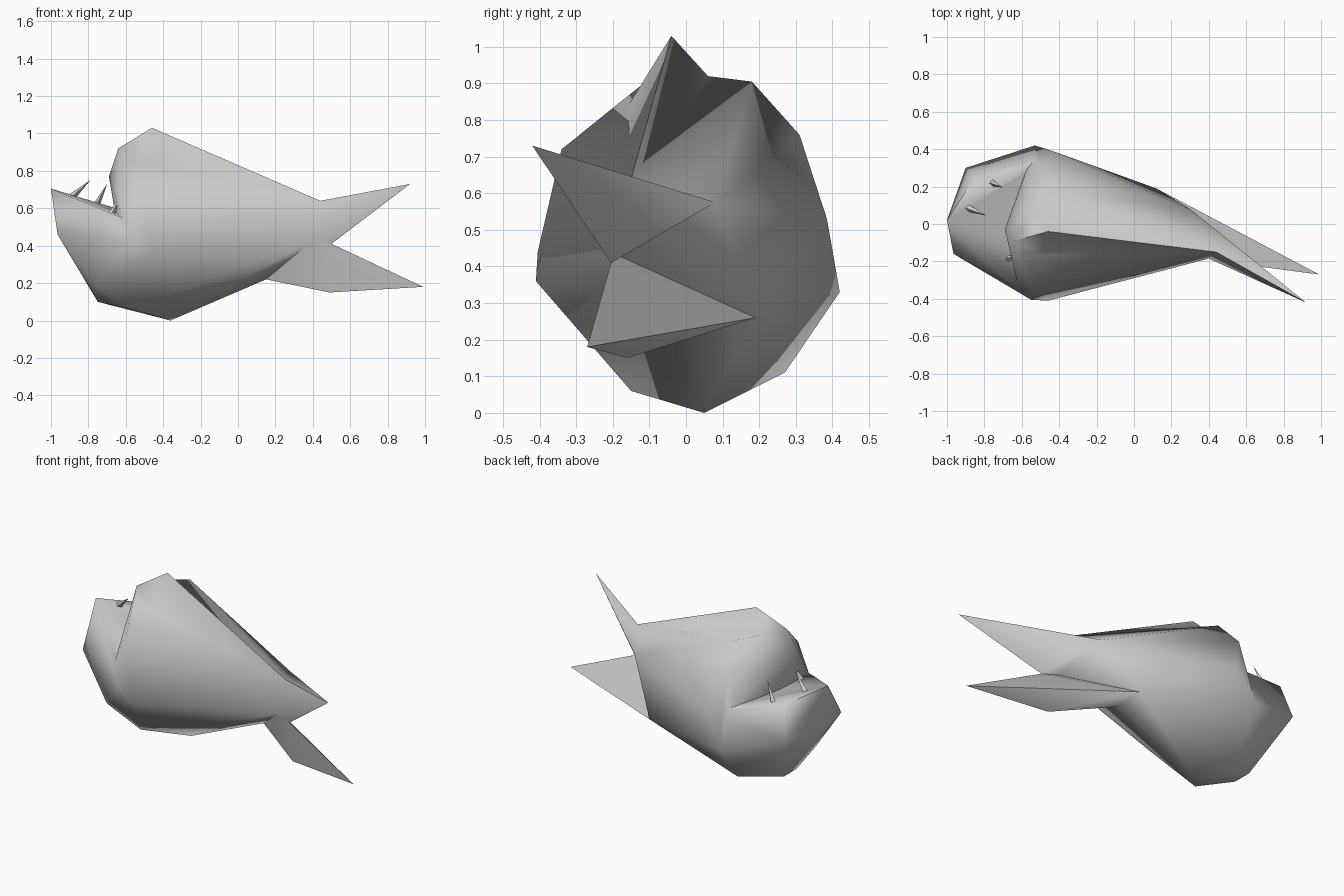
import bpy
import bmesh
from mathutils import Vector

cube = bpy.data.objects.get("Cube")
if cube:
    bpy.data.objects.remove(cube, do_unlink=True)

grey = bpy.data.materials.new("plain grey")
grey.use_nodes = True
grey.diffuse_color = (.58, .58, .58, 1)
grey.node_tree.nodes["Principled BSDF"].inputs["Base Color"].default_value = (.58, .58, .58, 1)


def hull(name, points):
    """Faceted solid wrapped around a few corner points."""
    bm = bmesh.new()
    for p in points:
        bm.verts.new(p)
    result = bmesh.ops.convex_hull(bm, input=bm.verts[:])
    loose = {v for v in result["geom_interior"] + result["geom_unused"]
             if isinstance(v, bmesh.types.BMVert)}
    bmesh.ops.delete(bm, geom=list(loose), context='VERTS')
    bmesh.ops.recalc_face_normals(bm, faces=bm.faces[:])
    mesh = bpy.data.meshes.new(name)
    bm.to_mesh(mesh)
    bm.free()
    mesh.materials.append(grey)
    obj = bpy.data.objects.new(name, mesh)
    bpy.context.collection.objects.link(obj)
    return obj


def activate(obj):
    bpy.ops.object.select_all(action='DESELECT')
    obj.select_set(True)
    bpy.context.view_layer.objects.active = obj


# Corners shared by several parts
crest, nose, lip = (-.46, -.04, 1.03), (-.64, -.09, .92), (-.69, -.03, .77)
valley, back_ridge = (-.56, .06, .92), (-.46, .18, .905)
tail_top, tail_back = (.44, -.15, .64), (.30, .08, .575)
tail_low, tail_under = (.12, .19, .26), (.15, .04, .22)
tail_near, notch = (.40, -.185, .43), (.50, -.205, .41)
cheeks = [(-.55, -.405, .44), (-.46, -.41, .36)]
far_cheeks = [(-.42, .385, .53), (-.53, .42, .33)]
mouth_near, mouth_far = (-.60, -.24, .64), (-.57, .30, .565)
mouth_wall = (-.62, -.33, .55)
belly = [(-.57, -.15, .06), (-.55, .27, .11), (-.36, .05, 0)]
brow = [(-.54, -.34, .72), (-.60, -.16, .865)]
tail_root = [tail_top, tail_back, tail_low, tail_under, tail_near]

# Main body, raised crest on the near flank, and lower jaw
body = hull("body", [nose, lip, valley, back_ridge, (-.50, .31, .76), mouth_wall,
                     mouth_near, mouth_far] + brow + cheeks + far_cheeks + belly + tail_root)
flank = hull("flank", [crest, nose, lip, valley, tail_top, tail_near, tail_under,
                       mouth_near, belly[2]] + cheeks)
jaw = hull("jaw", [(-1, .02, .705), (-.85, .25, .63), (-.73, .26, .58), (-.965, -.16, .46),
                   (-.90, .30, .43), (-.75, .10, .10), (-.75, -.02, .10),
                   (-.77, -.20, .19), (-.69, -.29, .56), mouth_wall, mouth_far]
           + cheeks + far_cheeks + belly)

# Two tail fins
upper_fin = hull("upper_fin", [(.92, -.42, .73), tail_top, tail_back, tail_near, notch])
lower_fin = hull("lower_fin", [(.99, -.27, .18), (.49, -.16, .15), notch,
                               tail_near, tail_under, tail_low])

# Fuse the parts into one skin
activate(body)
for part in (flank, jaw, upper_fin, lower_fin):
    mod = body.modifiers.new("fuse", 'BOOLEAN')
    mod.operation = 'UNION'
    mod.solver = 'EXACT'
    mod.object = part
    bpy.ops.object.modifier_apply(modifier=mod.name)
    bpy.data.objects.remove(part, do_unlink=True)
bm = bmesh.new()
bm.from_mesh(body.data)
bmesh.ops.remove_doubles(bm, verts=bm.verts[:], dist=.004)
bm.to_mesh(body.data)
bm.free()
bpy.ops.object.shade_smooth_by_angle(angle=1.2)


# Slim pointed teeth
def tooth(name, base, tip, radius=.022):
    base, tip = Vector(base), Vector(tip)
    axis = tip - base
    side = axis.cross(Vector((0, 1, 0))).normalized() * radius
    across = axis.cross(side).normalized() * radius
    return hull(name, [tip, base + side, base - side, base + across, base - across])


tooth("front_tooth", (-.90, .09, .65), (-.79, .045, .75))
tooth("far_tooth", (-.77, .225, .59), (-.70, .195, .73))
tooth("near_tooth", (-.68, -.19, .56), (-.63, -.17, .66))
